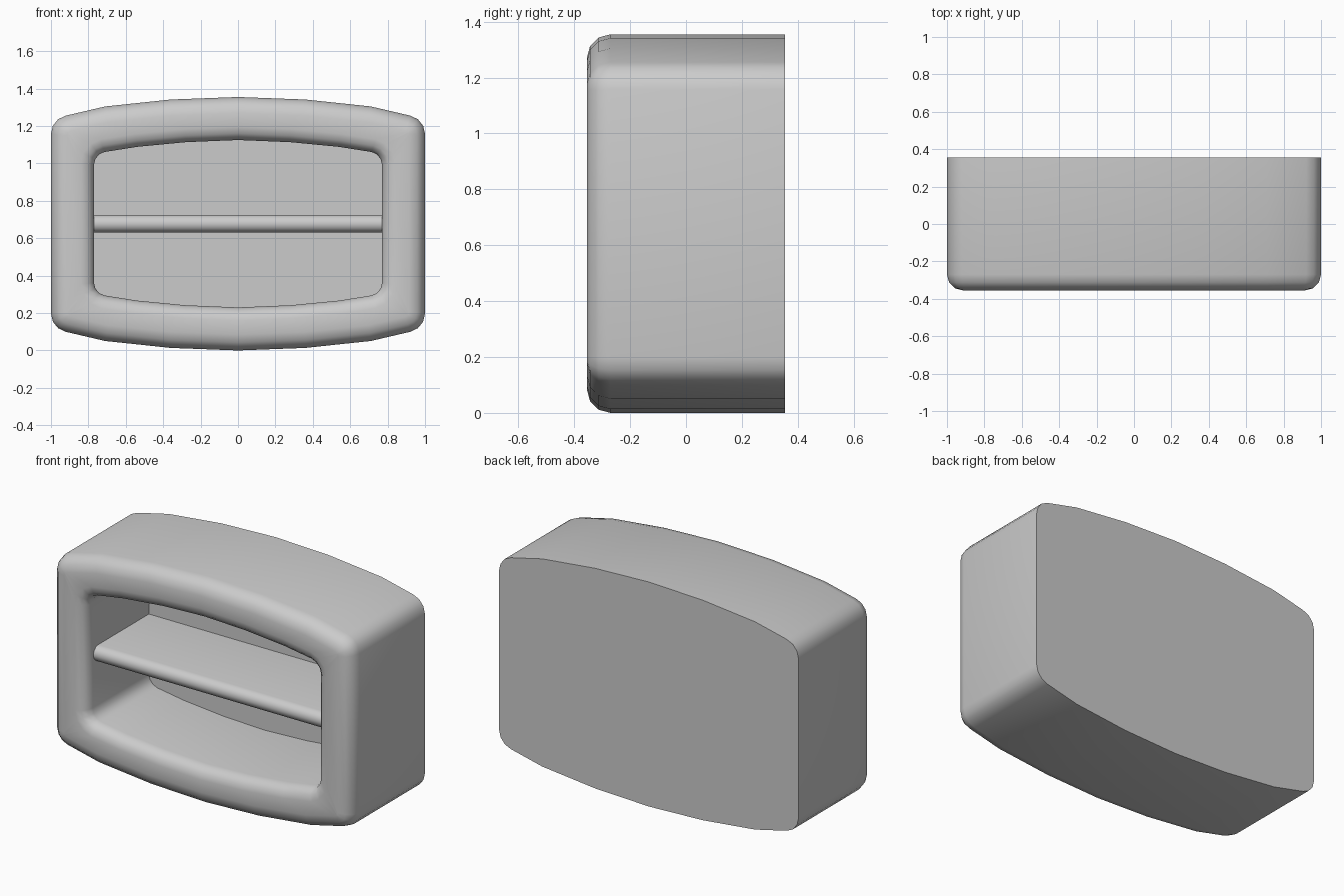
import bpy
import bmesh
from math import sin, cos, radians
from mathutils import Vector

cube = bpy.data.objects.get("Cube")
if cube:
    bpy.data.objects.remove(cube, do_unlink=True)

MID_Z = 0.6775
FRONT, BACK, RECESS = -0.355, 0.355, 0.25

grey = bpy.data.materials.new("light_grey")
grey.use_nodes = True
colour = (0.6, 0.6, 0.6, 1)
grey.diffuse_color = colour
grey.node_tree.nodes["Principled BSDF"].inputs["Base Color"].default_value = colour


def outline(half_width, corner_z, radius, arch):
    """Barrel-shaped closed loop: rounded corners joined by bowed top and bottom."""
    cx = half_width - radius
    quarter = [Vector((cx + radius * cos(radians(a)), corner_z + radius * sin(radians(a))))
               for a in (0, 26, 52, 78)]
    quarter += [Vector(p) for p in arch]
    top = quarter + [Vector((-p.x, p.y)) for p in reversed(quarter[:-1])]
    return top + [Vector((-p.x, -p.y)) for p in top]


def offset(loop, d):
    """Move a counter-clockwise loop inwards by d with mitred corners."""
    result = []
    for i, p in enumerate(loop):
        a = (p - loop[i - 1]).normalized()
        b = (loop[(i + 1) % len(loop)] - p).normalized()
        na, nb = Vector((-a.y, a.x)), Vector((-b.y, b.x))
        result.append(p + (na + nb) * d / (1 + na.dot(nb)))
    return result


def finish(name, bm):
    bmesh.ops.recalc_face_normals(bm, faces=bm.faces)
    mesh = bpy.data.meshes.new(name)
    bm.to_mesh(mesh)
    bm.free()
    mesh.materials.append(grey)
    obj = bpy.data.objects.new(name, mesh)
    bpy.context.collection.objects.link(obj)
    bpy.ops.object.select_all(action="DESELECT")
    obj.select_set(True)
    bpy.context.view_layer.objects.active = obj
    bpy.ops.object.shade_smooth_by_angle(angle=radians(35))
    return obj


# Cabinet shell: back, outer wall, rolled front rim, inner wall, recessed back
outer = outline(1.0, 0.48, 0.1, [(0.71, 0.627), (0.36, 0.664), (0, MID_Z)])
inner = outline(0.77, 0.315, 0.07, [(0.54, 0.411), (0.28, 0.436), (0, 0.4475)])
R_OUT, R_IN = 0.085, 0.07
steps = [radians(a) for a in (0, 30, 60, 90)]
rings = [(outer, BACK)]
rings += [(offset(outer, R_OUT * (1 - cos(a))), FRONT + R_OUT * (1 - sin(a))) for a in steps]
rings += [(offset(inner, -R_IN * (1 - cos(a))), FRONT + R_IN * (1 - sin(a)))
          for a in reversed(steps)]
rings.append((inner, RECESS))

bm = bmesh.new()
loops = [[bm.verts.new((p.x, y, MID_Z + p.y)) for p in loop] for loop, y in rings]
for r, s in zip(loops, loops[1:]):
    for i in range(len(r)):
        j = (i + 1) % len(r)
        bm.faces.new((r[i], r[j], s[j], s[i]))
bm.faces.new(loops[0])
bm.faces.new(loops[-1])
finish("cabinet_shell", bm)

# Shelf: board with a half-round front edge
HALF, TIP = 0.047, -0.28
profile = [(RECESS + 0.01, HALF)]
profile += [(TIP + HALF * (1 - cos(radians(a))), HALF * sin(radians(a)))
            for a in range(90, -91, -30)]
profile.append((RECESS + 0.01, -HALF))
bm = bmesh.new()
ends = [[bm.verts.new((x, y, MID_Z + z)) for y, z in profile] for x in (-0.78, 0.78)]
for i in range(len(profile)):
    j = (i + 1) % len(profile)
    bm.faces.new((ends[0][i], ends[0][j], ends[1][j], ends[1][i]))
for end in ends:
    bm.faces.new(end)
finish("middle_shelf", bm)
